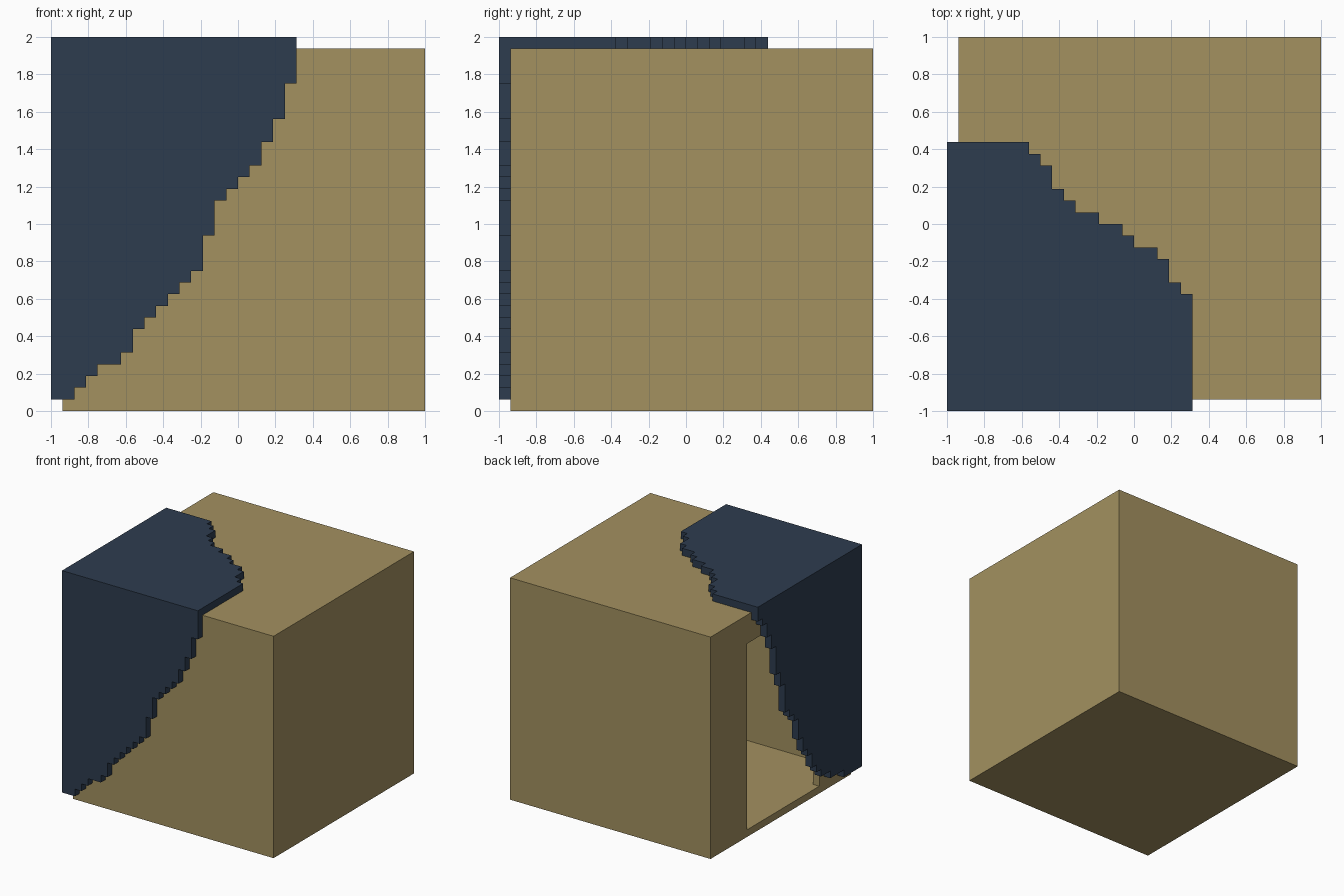
import bpy
import bmesh
from mathutils import Vector

if "Cube" in bpy.data.objects:
    bpy.data.objects.remove(bpy.data.objects["Cube"])

U = 1 / 16  # one grid step


def material(name, color):
    m = bpy.data.materials.new(name)
    m.diffuse_color = (*color, 1)
    m.use_nodes = True
    m.node_tree.nodes["Principled BSDF"].inputs["Base Color"].default_value = m.diffuse_color
    return m


TAN = material("tan", (0.366, 0.282, 0.117))
NAVY = material("dark navy", (0.027, 0.045, 0.078))


def make_object(name, bm, mat):
    bmesh.ops.recalc_face_normals(bm, faces=bm.faces)
    mesh = bpy.data.meshes.new(name)
    bm.to_mesh(mesh)
    bm.free()
    mesh.materials.append(mat)
    obj = bpy.data.objects.new(name, mesh)
    bpy.context.collection.objects.link(obj)
    return obj


def box(name, lo, hi, mat):
    """Box between two corners given in grid steps."""
    bm = bmesh.new()
    bmesh.ops.create_cube(bm, size=1)
    for v in bm.verts:
        v.co = Vector([(a if c < 0 else b) * U for c, a, b in zip(v.co, lo, hi)])
    return make_object(name, bm, mat)


def stepped_plate(name, start, base, rows, place, depth):
    """Plate with a stair-stepped edge; rows are (row end, edge) in grid steps."""
    outline = [(base, start)]
    level = start
    for end, edge in rows:
        outline += [(edge, level), (edge, end)]
        level = end
    outline.append((base, level))
    bm = bmesh.new()
    face = bm.faces.new([bm.verts.new(Vector(place(u, v)) * U) for u, v in outline])
    ext = bmesh.ops.extrude_face_region(bm, geom=[face])
    moved = [g for g in ext["geom"] if isinstance(g, bmesh.types.BMVert)]
    bmesh.ops.translate(bm, verts=moved, vec=Vector(depth) * U)
    return make_object(name, bm, NAVY)


# Hollow body with a rectangular opening in its left wall
body = box("hollow_body", (-15, -15, 0), (16, 16, 31), TAN)
chamber = box("chamber_cutter", (-14, -14, 1), (15, 15, 30), TAN)
opening = box("opening_cutter", (-18, -8, 1), (-10, 8, 27), TAN)
for cutter in (chamber, opening):
    mod = body.modifiers.new(cutter.name, "BOOLEAN")
    mod.operation = "DIFFERENCE"
    mod.solver = "EXACT"
    mod.object = cutter
    cutter.hide_render = True
    cutter.hide_viewport = True

# Ragged outer skin around the front left top corner
stepped_plate("front_skin", 1, -16,
              [(2, -14), (3, -13), (4, -12), (5, -10), (7, -9), (8, -8), (9, -7),
               (10, -6), (11, -5), (12, -4), (15, -3), (18, -2), (19, -1), (20, 0),
               (21, 1), (23, 2), (25, 3), (28, 4), (32, 5)],
              lambda u, v: (u, -16, v), (0, 1, 0))
stepped_plate("left_skin", 1, -15,
              [(2, -12), (3, -9), (4, -7), (5, -6), (7, -5), (8, -4), (10, -3),
               (13, -2), (14, -1), (15, 0), (19, 1), (21, 2), (25, 3), (27, 4),
               (29, 5), (30, 6), (32, 7)],
              lambda u, v: (-16, u, v), (1, 0, 0))
stepped_plate("top_skin", -15, -15,
              [(-6, 5), (-5, 4), (-3, 3), (-2, 2), (-1, 0), (0, -1), (1, -3),
               (2, -5), (3, -6), (5, -7), (6, -8), (7, -9)],
              lambda u, v: (u, v, 31), (0, 0, 1))
